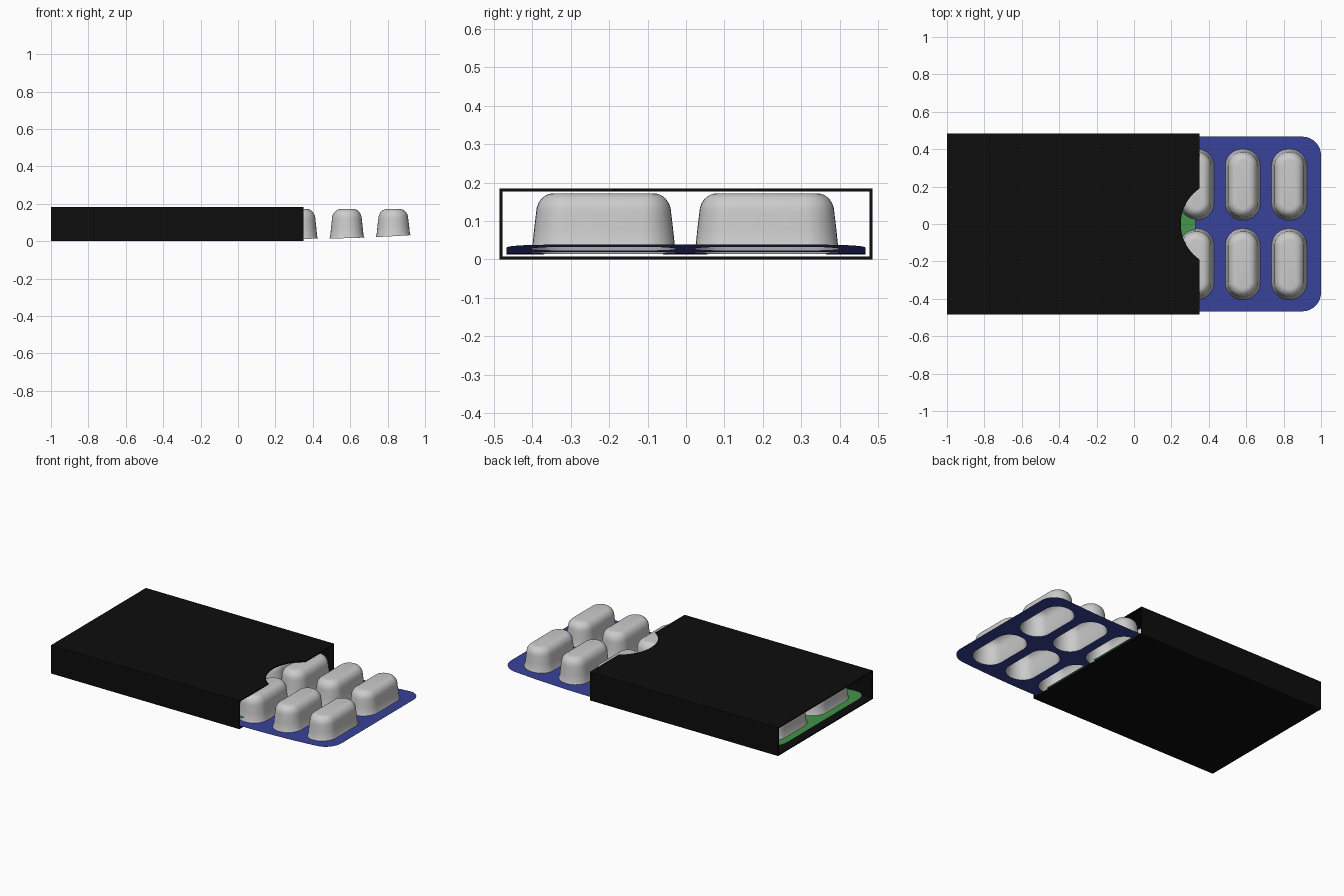
import bpy, bmesh, math

if "Cube" in bpy.data.objects:
    bpy.data.objects.remove(bpy.data.objects["Cube"])

MID_Y = -0.002
PITCH, ROWS = 0.248, 5
LENGTH, WIDTH = 1.31, 0.934


def material(name, rgb):
    m = bpy.data.materials.new(name)
    m.diffuse_color = (*rgb, 1)
    m.use_nodes = True
    m.node_tree.nodes["Principled BSDF"].inputs["Base Color"].default_value = m.diffuse_color
    return m


def make_object(name, bm, mat=None):
    me = bpy.data.meshes.new(name)
    bm.to_mesh(me)
    bm.free()
    ob = bpy.data.objects.new(name, me)
    bpy.context.collection.objects.link(ob)
    if mat:
        me.materials.append(mat)
    return ob


def smooth(ob, angle):
    bpy.ops.object.select_all(action='DESELECT')
    ob.select_set(True)
    bpy.context.view_layer.objects.active = ob
    bpy.ops.object.shade_smooth_by_angle(angle=math.radians(angle))


def rounded_rect(cx, cy, hx, hy, r, n):
    pts = []
    for q, (sx, sy) in enumerate([(1, 1), (-1, 1), (-1, -1), (1, -1)]):
        for i in range(n + 1):
            a = math.pi / 2 * (q + i / n)
            pts.append((cx + sx * (hx - r) + r * math.cos(a),
                        cy + sy * (hy - r) + r * math.sin(a)))
    return pts


def pocket_outline(cx, cy, inset):
    hx, hy = 0.094 - inset, 0.19 - inset
    return rounded_rect(cx, cy, hx, hy, hx * 0.97, 8)


def blister(name, end_x, mat):
    mid = end_x - LENGTH / 2

    # sheet sags in the middle and curls up at both ends
    def bend(x):
        return 0.013 + 0.025 * ((x - mid) / (LENGTH / 2)) ** 2

    centres = [(end_x - 0.17 - PITCH * i, MID_Y + s * 0.2125)
               for i in range(ROWS) for s in (-1, 1)]

    # flat sheet with pocket openings, sliced and bent
    bm = bmesh.new()
    loops = [rounded_rect(mid, 0, LENGTH / 2, WIDTH / 2, 0.1, 8)]
    loops += [pocket_outline(x, y, 0) for x, y in centres]
    for pts in loops:
        vs = [bm.verts.new((x, y, 0)) for x, y in pts]
        for a, b in zip(vs, vs[1:] + vs[:1]):
            bm.edges.new((a, b))
    bmesh.ops.triangle_fill(bm, use_beauty=True, edges=bm.edges[:], normal=(0, 0, 1))
    for i in range(1, 28):
        bmesh.ops.bisect_plane(bm, geom=bm.verts[:] + bm.edges[:] + bm.faces[:],
                               plane_co=(mid - LENGTH / 2 + LENGTH * i / 28, 0, 0),
                               plane_no=(1, 0, 0))
    for v in bm.verts:
        v.co.z = bend(v.co.x)
    for f in bm.faces:
        if f.normal.z < 0:
            f.normal_flip()
    smooth(make_object(name + "_sheet", bm, mat), 30)

    # pill pockets: tapered walls, rounded shoulder, flat top, open below
    profile = [(0, 0), (0.005, 0.08), (0.009, 0.35), (0.014, 0.64)]
    for i in range(1, 7):
        a = math.pi / 2 * i / 6
        profile.append((0.014 + 0.045 * (1 - math.cos(a)), 0.64 + 0.36 * math.sin(a)))
    bm = bmesh.new()
    for cx, cy in centres:
        prev = None
        for inset, t in profile:
            ring = [bm.verts.new((x, y, bend(x) * (1 - t) + 0.172 * t))
                    for x, y in pocket_outline(cx, cy, inset)]
            if prev:
                for j in range(len(ring)):
                    k = (j + 1) % len(ring)
                    bm.faces.new((prev[j], prev[k], ring[k], ring[j]))
            prev = ring
        bm.faces.new(prev)
    smooth(make_object(name + "_pockets", bm), 40)


black = material("black_card", (0.004, 0.004, 0.004))
blue = material("blue_foil", (0.04, 0.055, 0.32))
green = material("green_foil", (0.06, 0.3, 0.07))

# card sleeve: rectangular tube open at both ends
bm = bmesh.new()
T, HY, H, X0, X1 = 0.007, 0.485, 0.184, -1.0, 0.35
rings = []
for x in (X0, X1):
    for t in (0, T):
        rings.append([bm.verts.new((x, y, z)) for y, z in
                      [(-HY + t, t), (HY - t, t), (HY - t, H - t), (-HY + t, H - t)]])
for a, b in ((0, 2), (3, 1), (1, 0), (2, 3)):
    for j in range(4):
        k = (j + 1) % 4
        bm.faces.new((rings[a][j], rings[a][k], rings[b][k], rings[b][j]))
bmesh.ops.recalc_face_normals(bm, faces=bm.faces[:])
sleeve = make_object("sleeve", bm, black)

# thumb notch in the top panel
bpy.ops.mesh.primitive_cylinder_add(vertices=64, radius=0.23, depth=0.1, location=(0.48, 0, H))
cutter = bpy.context.object
cutter.name = "notch_cutter"
cutter.hide_render = True
mod = sleeve.modifiers.new("notch", 'BOOLEAN')
mod.operation, mod.object, mod.solver = 'DIFFERENCE', cutter, 'EXACT'
bpy.context.view_layer.objects.active = sleeve
bpy.ops.object.modifier_apply(modifier=mod.name)
bpy.data.objects.remove(cutter)

# two blister packs, one pulled out and one still inside
blister("front_blister", 1.0, blue)
blister("inner_blister", 0.328, green)
